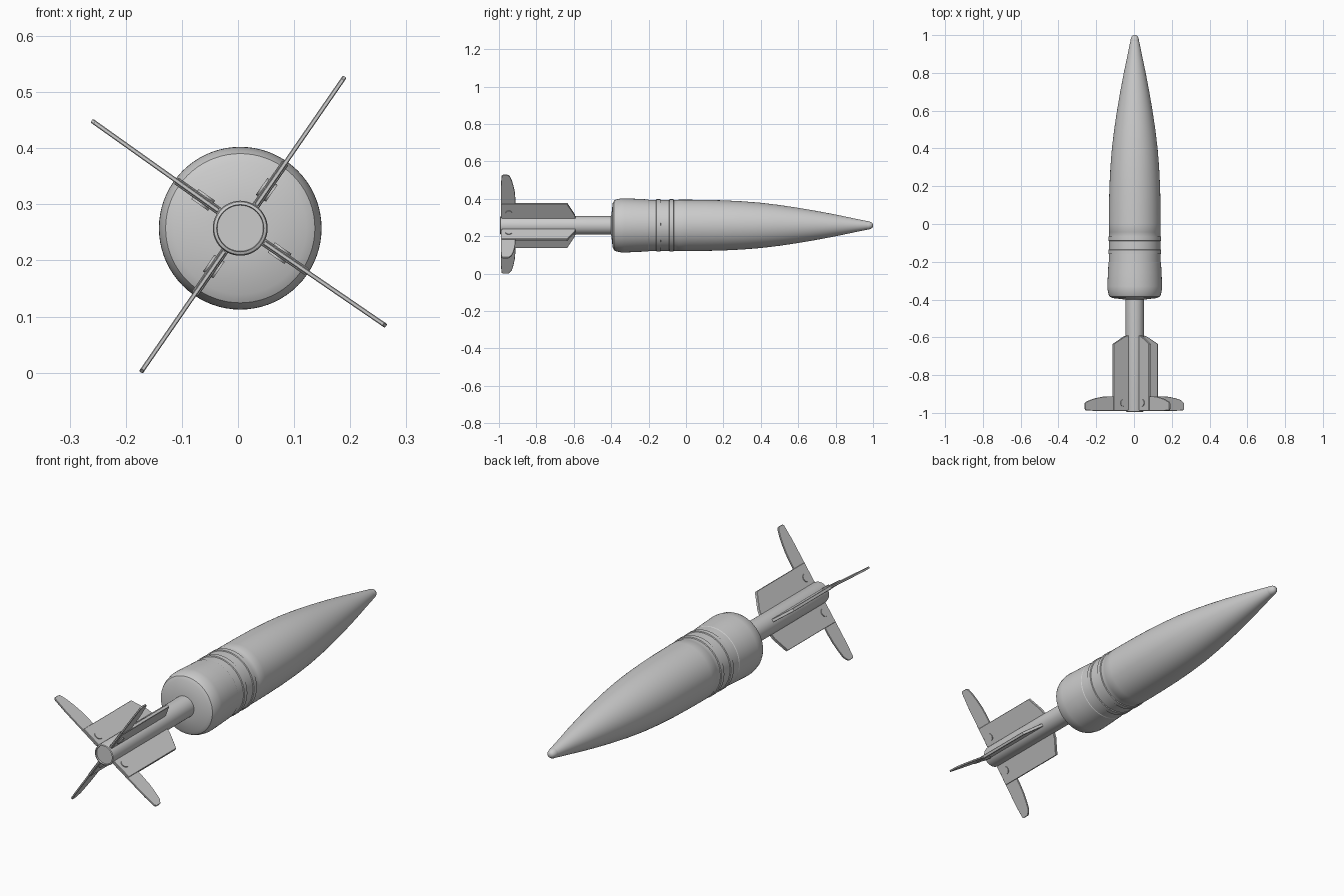
import bpy, bmesh
from math import sin, cos, radians, pi
from mathutils import Matrix, Vector

if "Cube" in bpy.data.objects:
    bpy.data.objects.remove(bpy.data.objects["Cube"])

CX, CZ = 0.004, 0.2575      # position of the long axis


def finish(bm, name, angle=30):
    bmesh.ops.recalc_face_normals(bm, faces=bm.faces)
    me = bpy.data.meshes.new(name)
    bm.to_mesh(me)
    bm.free()
    ob = bpy.data.objects.new(name, me)
    bpy.context.collection.objects.link(ob)
    bpy.ops.object.select_all(action='DESELECT')
    ob.select_set(True)
    bpy.context.view_layer.objects.active = ob
    bpy.ops.object.shade_smooth_by_angle(angle=radians(angle))
    return ob


def lathe(name, profile, steps=72):
    """Spin (y, radius) points around the long axis."""
    bm = bmesh.new()
    vs = [bm.verts.new((CX + r, y, CZ)) for y, r in profile]
    es = [bm.edges.new(p) for p in zip(vs, vs[1:])]
    bmesh.ops.spin(bm, geom=vs + es, cent=(CX, 0, CZ), axis=(0, 1, 0),
                   angle=2 * pi, steps=steps, use_duplicate=False)
    bmesh.ops.remove_doubles(bm, verts=bm.verts, dist=1e-5)
    return finish(bm, name)


def radial(angle, shift):
    """Local (radius, y, thickness) to world."""
    a = radians(angle)
    return Matrix(((cos(a), 0, -sin(a), CX - shift * sin(a)),
                   (0, 1, 0, 0),
                   (sin(a), 0, cos(a), CZ + shift * cos(a)),
                   (0, 0, 0, 1)))


def plate(name, outline, thick, mat, bevel=0.0015):
    bm = bmesh.new()
    f = bm.faces.new([bm.verts.new((r, y, -thick / 2)) for r, y in outline])
    ext = bmesh.ops.extrude_face_region(bm, geom=[f])
    bmesh.ops.translate(bm, vec=(0, 0, thick),
                        verts=[v for v in ext['geom'] if isinstance(v, bmesh.types.BMVert)])
    rim = [e for e in bm.edges if abs(e.verts[0].co.z - e.verts[1].co.z) < 1e-6]
    bmesh.ops.bevel(bm, geom=rim, offset=bevel, segments=1, affect='EDGES')
    bmesh.ops.transform(bm, matrix=mat, verts=bm.verts)
    return finish(bm, name)


# Main body: ogive, two raised bands, flared rear section
lathe("body", [
    (0.972, 0.022), (0.95, 0.027), (0.9, 0.037), (0.8, 0.058), (0.7, 0.077),
    (0.6, 0.094), (0.5, 0.109), (0.4, 0.121), (0.3, 0.129), (0.2, 0.134),
    (0.1, 0.1365), (0.0, 0.1375), (-0.04, 0.1375), (-0.043, 0.136), (-0.065, 0.136),
    (-0.067, 0.140), (-0.088, 0.140), (-0.09, 0.136), (-0.135, 0.136),
    (-0.137, 0.140), (-0.158, 0.140), (-0.16, 0.136), (-0.2, 0.137), (-0.203, 0.139),
    (-0.26, 0.142), (-0.33, 0.145), (-0.345, 0.1445), (-0.372, 0.139),
    (-0.384, 0.133), (-0.392, 0.118), (-0.4, 0.05), (-0.4, 0.0)])

# Small rounded nose cap
lathe("nose_cap", [(0.965, 0.0), (0.965, 0.0225), (0.975, 0.0225), (0.988, 0.0185),
                   (0.996, 0.013), (1.0, 0.006), (1.0, 0.0)], 48)

# Tail tube with recessed end
lathe("tail_boom", [(-0.38, 0.0), (-0.38, 0.049), (-0.985, 0.049), (-0.993, 0.047),
                    (-0.995, 0.042), (-0.988, 0.041), (-0.988, 0.0)], 48)

# Four fins: fixed plate, swing-out blade and hinge pin
fins = [("upper_right", 55.4, 0.328, 0.0), ("upper_left", 144.6, 0.327, -0.003),
        ("lower_left", 235.4, 0.312, 0.0), ("lower_right", -34.4, 0.313, 0.003)]
for name, ang, tip, shift in fins:
    mat = radial(ang, shift)
    plate("fixed_fin_" + name, [(0.03, -0.585), (0.07, -0.595), (0.142, -0.635),
                                (0.142, -0.985), (0.03, -0.985)], 0.014, mat)
    plate("swing_blade_" + name, [
        (0.05, -0.912), (0.17, -0.912), (0.215, -0.915), (0.255, -0.922),
        (0.29, -0.931), (tip - 0.01, -0.941), (tip - 0.002, -0.948), (tip, -0.956),
        (tip, -0.978), (tip - 0.006, -0.986), (0.25, -0.99), (0.05, -0.99)], 0.008, mat)
    bm = bmesh.new()
    bmesh.ops.create_cone(bm, cap_ends=True, segments=24, radius1=0.018,
                          radius2=0.018, depth=0.022)
    bmesh.ops.transform(bm, verts=bm.verts,
                        matrix=mat @ Matrix.Translation(Vector((0.083, -0.947, 0))))
    finish(bm, "hinge_pin_" + name)
